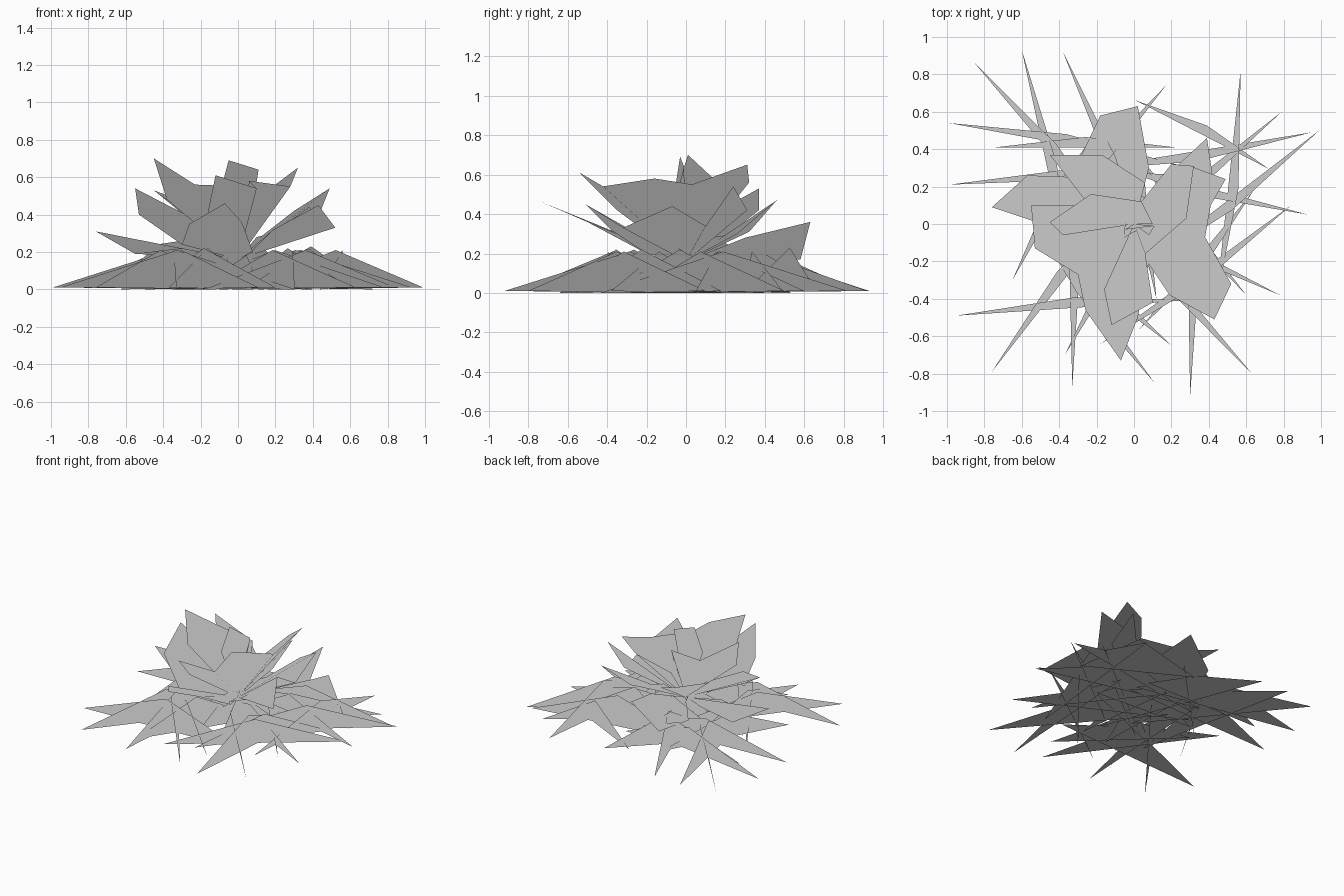
import bpy
from mathutils import Vector

cube = bpy.data.objects.get("Cube")
if cube:
    bpy.data.objects.remove(cube, do_unlink=True)

leaf_grey = bpy.data.materials.new("leaf_grey")
leaf_grey.use_nodes = True
tone = (0.6, 0.6, 0.6, 1)
leaf_grey.diffuse_color = tone
leaf_grey.node_tree.nodes["Principled BSDF"].inputs["Base Color"].default_value = tone


def add_part(name, points, faces):
    """Create one sheet whose normals all point up, for even foliage shading."""
    mesh = bpy.data.meshes.new(name)
    upward = []
    for face in faces:
        a, b, c = (points[i] for i in face)
        upward.append(face if (b - a).cross(c - a).z >= 0 else face[::-1])
    mesh.from_pydata([tuple(point) for point in points], [], upward)
    mesh.materials.append(leaf_grey)
    mesh.shade_smooth()
    normals = mesh.attributes.new("custom_normal", "FLOAT_VECTOR", "POINT")
    for item in normals.data:
        item.vector = (0, 0, 1)
    mesh.update()
    part = bpy.data.objects.new(name, mesh)
    bpy.context.collection.objects.link(part)
    return part


def add_leaf(name, rim, base=(0, 0, 16)):
    """Creased leaf: triangles fanned from its stem point along the rim."""
    points = [Vector(point) / 100 for point in (base, *rim)]
    faces = [(0, i, i + 1) for i in range(1, len(rim))]
    return add_part(name, points, faces)


def add_blade(name, tip, aim, reach, peak, lean=0.055):
    """Leaning grass blade: both ends on the ground, a raised leaning peak."""
    start = Vector((*tip, 1)) / 100
    along = (Vector((*aim, 1)) / 100 - start).normalized()
    side = Vector((-along.y, along.x, 0))
    end = start + along * reach * 2
    end.z = 0
    apex = start + along * reach + side * lean + Vector((0, 0, peak))
    return add_part(name, [start, apex, end], [(0, 1, 2)])


# Low blades, each as ground tip and a ground point it runs towards
long_blades = {
    "back_left_blade": [
        ((-86, 87), (-49, 43)),
        ((-60, 93), (-49, 42)),
        ((-38, 92), (-19, 44)),
        ((-99, 54), (-50, 45)),
        ((-99, 21), (-50, 23)),
    ],
    "front_left_blade": [
        ((-95, -49), (-50, -46)),
        ((-76, -79), (-40, -33)),
        ((-33, -87), (-30, -40)),
        ((11, -85), (-20, -42)),
    ],
    "front_right_blade": [
        ((30, -92), (34, -36)),
        ((63, -80), (28, -38)),
        ((78, -38), (36, -16)),
    ],
    "back_right_blade": [
        ((57, 82), (50, 16)),
        ((93, 5), (44, 18)),
        ((84, 10), (29, -30)),
        ((99, 50), (52, 14)),
        ((95, 49), (46, 41)),
        ((79, 60), (38, 28)),
    ],
}
short_blades = {
    "inner_left_blade": [
        ((-74, 41), (-26, 41)),
        ((-65, -30), (-42, 10)),
        ((-37, -70), (-12, -30)),
    ],
    "inner_right_blade": [
        ((20, -65), (-18, -28)),
        ((60, -38), (34, -4)),
        ((64, 18), (36, -16)),
        ((17, 74), (-16, 40)),
    ],
}
core_blades = {
    "core_blade": [
        ((1, 66), (36, 48)),
        ((-40, 12), (0, 10)),
        ((-35, -25), (0, -10)),
        ((12, -40), (8, 0)),
        ((-12, 40), (-10, 0)),
        ((40, 25), (8, 0)),
    ],
}
for groups, reach, peak in (
    (long_blades, 0.63, 0.2),
    (short_blades, 0.48, 0.21),
    (core_blades, 0.4, 0.22),
):
    for group, blades in groups.items():
        for number, (tip, aim) in enumerate(blades, 1):
            add_blade(f"{group}_{number}", tip, aim, reach, peak)

# Broad lower leaves
add_leaf("back_leaf", [(-28, 37, 20), (-18, 58, 17), (2, 63, 36), (8, 30, 28)])
add_leaf("left_leaf", [(-30, 0, 22), (-55, 2, 19), (-76, 9, 31), (-57, 26, 22), (-30, 25, 26)])
add_leaf("front_leaf", [(-30, -27, 24), (-26, -46, 35), (-7, -73, 46), (2, -50, 36), (8, -20, 20)])
add_leaf("front_right_leaf", [(7, -20, 20), (19, -38, 32), (43, -51, 45), (52, -32, 33), (38, -7, 44)])
add_leaf("right_leaf", [(38, -7, 44), (41, 10, 34), (49, 24, 54), (30, 31, 42), (12, 14, 28)])
add_leaf("back_right_leaf", [(10, 12, 28), (24, 32, 31), (39, 46, 47), (42, 26, 30)])

# Upright inner leaves
add_leaf("upper_left_leaf", [(-30, -27, 24), (-53, -13, 40), (-55, 10, 54), (-28, 10, 40)])
add_leaf("upper_back_left_leaf", [(-24, 10, 38), (-45, 37, 53), (-17, 37, 42), (6, 22, 30)])
add_leaf("upper_front_leaf", [(-16, -35, 42), (-12, -54, 61), (10, -42, 54), (6, -16, 58)])
add_leaf("upper_right_leaf", [(6, -16, 58), (28, 3, 55), (32, 31, 65), (20, 32, 56), (4, 12, 38)])
add_leaf("crown_left_leaf", [(-38, -6, 48), (-45, 1, 70), (-23, 16, 56), (4, 12, 55), (10, 0, 40)])
add_leaf("crown_leaf", [(-10, -6, 50), (-5, -3, 69), (11, -1, 64), (8, -6, 45)])
